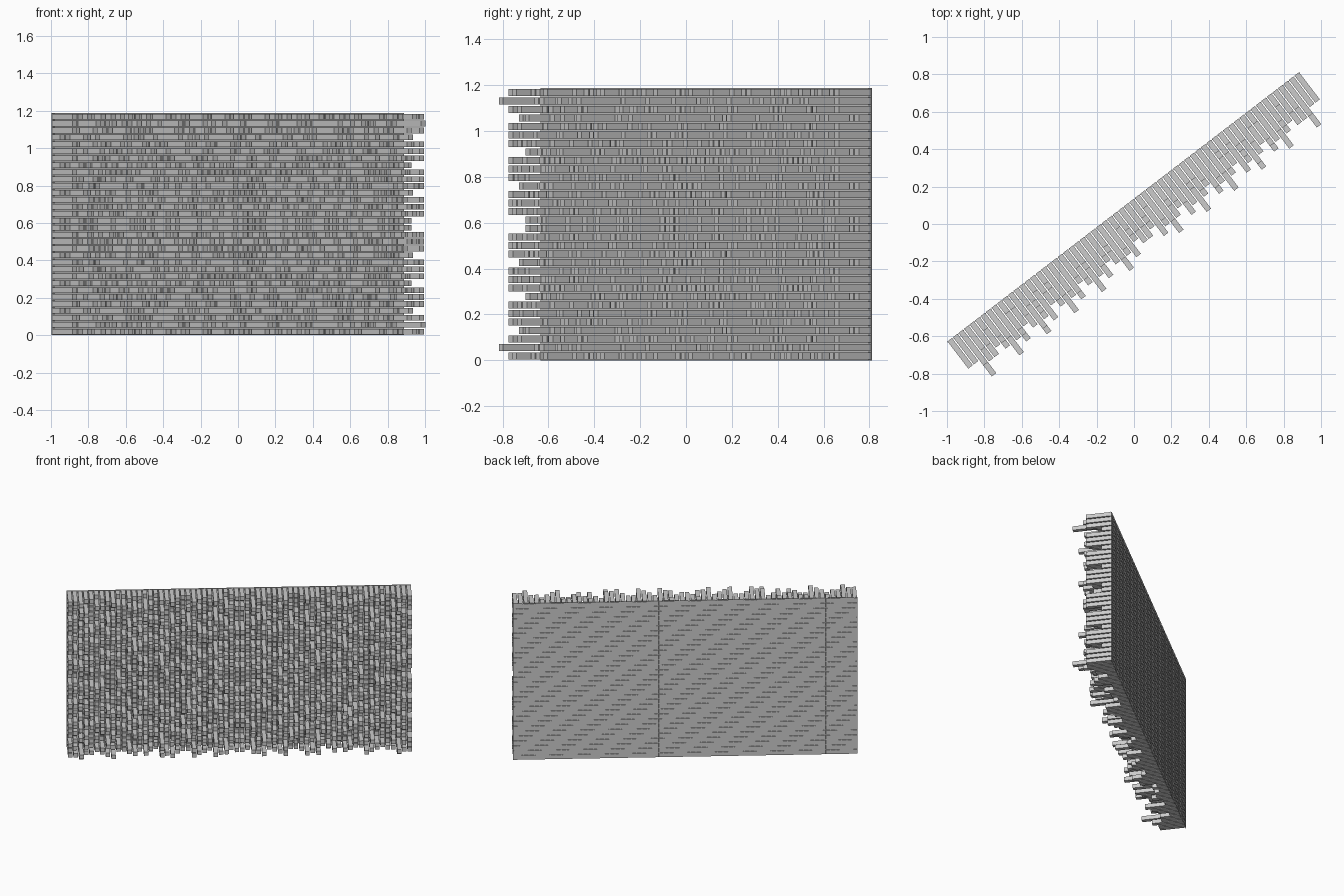
import bpy, bmesh, math, random
from mathutils import Matrix, Vector

if "Cube" in bpy.data.objects:
    bpy.data.objects.remove(bpy.data.objects["Cube"])

random.seed(7)
COLS, ROWS = 64, 32
PITCH, WIDTH = 0.0371, 0.030
STEP = 0.0366                      # depth of one level
ANGLE = math.atan2(1.44, 1.88)     # the panel stands turned about z
PLACE = Matrix.Translation((-1.0, -0.63, 0)) @ Matrix.Rotation(ANGLE, 4, 'Z')


def add_box(bm, lo, hi):
    lo, hi = Vector(lo), Vector(hi)
    mat = Matrix.Translation((lo + hi) / 2) @ Matrix.Diagonal((*(hi - lo), 1))
    bmesh.ops.create_cube(bm, size=1, matrix=PLACE @ mat)


def finish(bm, name):
    mesh = bpy.data.meshes.new(name)
    bm.to_mesh(mesh)
    bm.free()
    bpy.context.collection.objects.link(bpy.data.objects.new(name, mesh))


# Depth levels for one quarter; the other quarters mirror it
CAPS = [5, 6, 8, 6, 7]             # greatest level, repeating over the columns
levels = {}
for c in range(COLS // 2):
    for r in range(ROWS // 2):
        cap = CAPS[c % 5]
        levels[c, r] = random.randint(2, min(cap, 6) if r == 0 else cap)
for r in range(ROWS // 2):         # ragged side edge: every fourth row is short
    short = r % 4 == 3
    levels[0, r] = 2 if short else 5
    levels[1, r] = 2 if short else random.randint(2, 5)
    if short:
        levels[2, r] = 4 if r % 8 == 7 else 5
        levels[3, r] = 3
        levels[4, r] = 3
    else:
        levels[2, r] = 8 if r == 1 else random.randint(2, 6)

# Square blocks of varied depth
bm = bmesh.new()
for c in range(COLS):
    for r in range(ROWS):
        depth = STEP * levels[min(c, COLS - 1 - c), min(r, ROWS - 1 - r)]
        x = (c + 0.5) * PITCH
        z = (r + 0.5) * PITCH
        h = WIDTH / 2
        add_box(bm, (x - h, -depth, z - h), (x + h, 0, z + h))
finish(bm, "diffuser_blocks")

# Thin backing sheet set in slightly so the block ends show at the back
bm = bmesh.new()
add_box(bm, (0, -0.006, 0), (COLS * PITCH, -0.004, ROWS * PITCH))
finish(bm, "backing_sheet")
